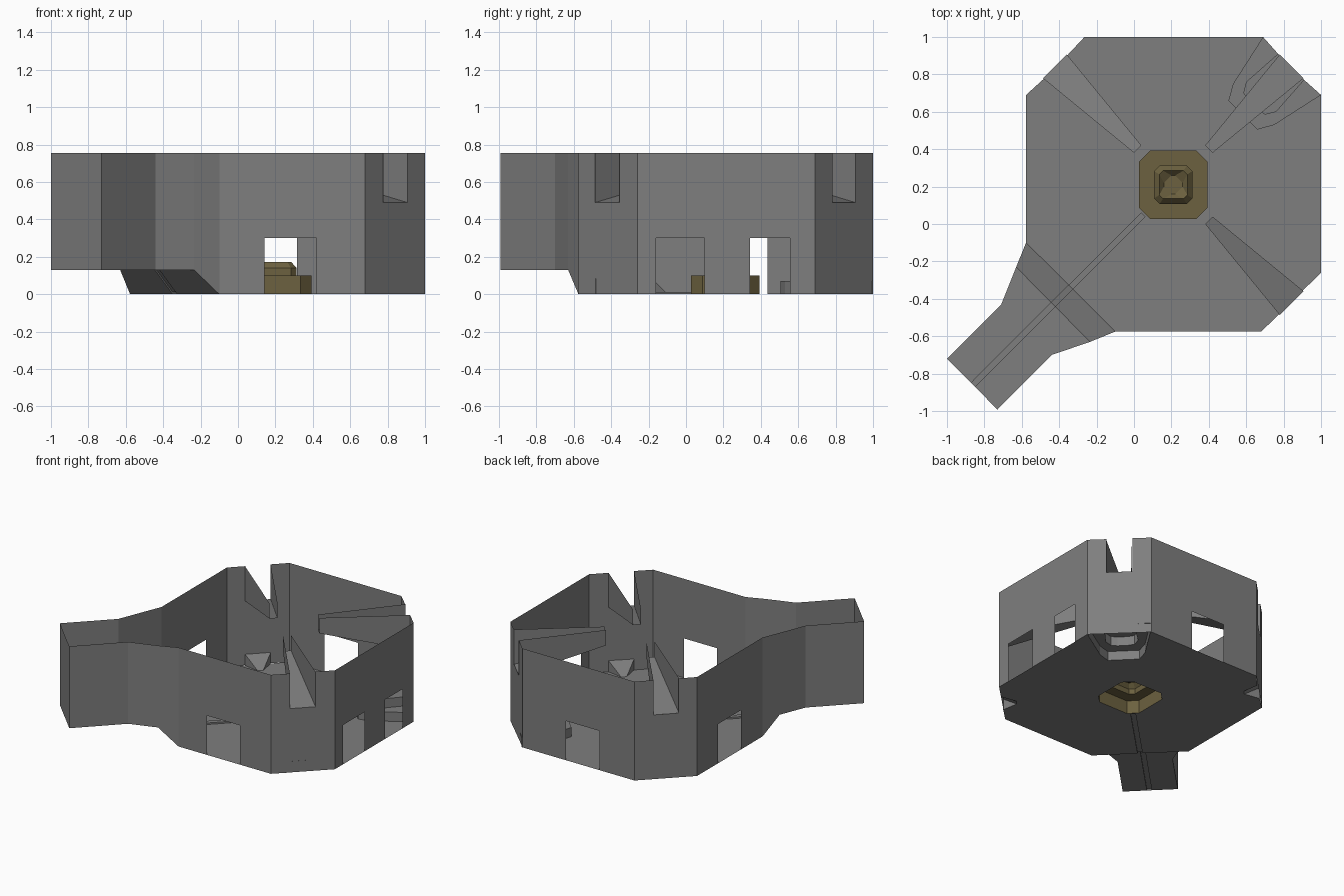
import bpy, bmesh, math
from mathutils import Vector

if "Cube" in bpy.data.objects:
    bpy.data.objects.remove(bpy.data.objects["Cube"])

TOP, RISE = 0.755, 0.13
C = Vector((0.21, 0.21, 0))


def material(name, colour):
    m = bpy.data.materials.new(name)
    m.diffuse_color = (*colour, 1)
    m.use_nodes = True
    m.node_tree.nodes["Principled BSDF"].inputs["Base Color"].default_value = m.diffuse_color
    return m


STONE = material("dark_stone", (0.21, 0.21, 0.21))
BRONZE = material("bronze", (0.15, 0.12, 0.05))


def finish(name, bm, mat=STONE):
    me = bpy.data.meshes.new(name)
    bm.to_mesh(me)
    bm.free()
    me.materials.append(mat)
    bpy.context.collection.objects.link(bpy.data.objects.new(name, me))


def mesh_object(name, faces, mat=STONE):
    bm = bmesh.new()
    for f in faces:
        bm.faces.new([bm.verts.new(p) for p in f])
    bmesh.ops.remove_doubles(bm, verts=bm.verts, dist=0.0005)
    finish(name, bm, mat)


def wall(name, p, q, doors=(), notch=None):
    """Vertical sheet from p to q; doors are (start, end) in x or y."""
    p, q = Vector(p), Vector(q)
    axis = 0 if abs(q.x - p.x) > 1e-4 else 1
    at = lambda a, z: (*p.lerp(q, (a - p[axis]) / (q[axis] - p[axis])), z)
    pts = [(*p, 0)]
    for a, b in doors:
        pts += [at(a, 0), at(a, 0.30), at(b, 0.30), at(b, 0)]
    pts += [(*q, 0), (*q, TOP)]
    if notch:
        for t, z in ((0.5 + notch, TOP), (0.5 + notch, 0.49), (0.5 - notch, 0.49), (0.5 - notch, TOP)):
            pts.append((*p.lerp(q, t), z))
    pts.append((*p, TOP))
    mesh_object(name, [pts])


def polar(deg, r, s, z):
    """Point at distance r from the room centre, s to the side."""
    a = math.radians(deg)
    return Vector((C.x + r * math.cos(a) - s * math.sin(a),
                   C.y + r * math.sin(a) + s * math.cos(a), z))


def octagon(h, cut, z):
    k = h - cut
    return [C + Vector((x, y, z)) for x, y in
            ((h, -k), (h, k), (k, h), (-k, h), (-h, k), (-h, -k), (-k, -h), (k, -h))]


def bridge(a, b):
    n = len(a)
    return [[a[i], a[(i + 1) % n], b[(i + 1) % n], b[i]] for i in range(n)]


def strip(a, b):
    return bridge(a, b)[:-1]


def lift(pts, z):
    return [Vector(p) + Vector((0, 0, z)) for p in pts]


def mirrored(half):
    """Contour mirrored across the room's diagonal."""
    return [Vector((x, y, 0)) for x, y in half] + [Vector((y, x, 0)) for x, y in reversed(half)]


# Room walls with doorways
wall("front_wall", (-0.10, -0.575), (0.68, -0.575), [(0.142, 0.42)])
wall("right_wall", (1, -0.26), (1, 0.69), [(-0.16, 0.10), (0.343, 0.555)])
wall("back_wall", (-0.265, 1), (0.68, 1), [(0.03, 0.315)])
wall("left_wall", (-0.577, -0.10), (-0.577, 0.69), [(0.16, 0.437)])

# Chamfered corner walls with a notch at the top
wall("corner_wall_front_right", (0.68, -0.575), (1, -0.26), notch=0.2)
wall("corner_wall_back_right", (1, 0.69), (0.68, 1), notch=0.2)
wall("corner_wall_back_left", (-0.265, 1), (-0.577, 0.69), notch=0.2)

# Tapering open chutes running from each notch toward the centre
for deg in (-45, 45, 135):
    ro, ri, wo, wi = 0.895, 0.27, 0.09, 0.028
    ol, orr = polar(deg, ro, wo, 0.49), polar(deg, ro, -wo, 0.49)
    il, ir = polar(deg, ri, wi, 0.637), polar(deg, ri, -wi, 0.637)
    up = lambda v: Vector((v.x, v.y, TOP))
    mesh_object("chute", [[ol, orr, ir, il], [ol, il, up(il), up(ol)], [orr, up(orr), up(ir), ir]])

# Small hollow ramps at the foot of two corners
niches = {}
for deg in (-45, 135):
    a, b = polar(deg, 0.89, 0.09, 0), polar(deg, 0.89, -0.09, 0)
    c, d = polar(deg, 0.79, 0.02, 0), polar(deg, 0.79, -0.02, 0)
    h = Vector((0, 0, 0.085))
    mesh_object("corner_ramp", [[a + h, b + h, d, c], [a, a + h, c], [b, d, b + h]])
    niches[deg] = [b, d, c, a]

# Hollow stepped platform in the back right corner
outer = mirrored([(1, 0.69), (0.75, 0.53), (0.66, 0.505), (0.62, 0.545)])
inner = mirrored([(0.91, 0.77), (0.76, 0.60), (0.70, 0.585), (0.66, 0.61)])
mid, high = lift(inner, 0.07), lift(inner, 0.14)
mesh_object("corner_steps", strip(outer, lift(outer, 0.07)) + strip(lift(outer, 0.07), mid)
            + strip(mid, high) + [high])

# Raised hollow guide channel along the floor, from the corridor to the pedestal
W, H = Vector((0.012, -0.012, 0)), 0.012
path = [(0.05, 0.05, 0), (-0.3375, -0.3375, 0), (-0.4325, -0.43, RISE), (-0.86, -0.86, RISE)]
rail_r = [Vector(p) + W for p in path]
rail_l = [Vector(p) - W for p in path]
mesh_object("guide_channel", strip(lift(rail_l, H), lift(rail_r, H)) + strip(rail_l, lift(rail_l, H))
            + strip(rail_r, lift(rail_r, H)))

# Room floor, open under the pedestal and the guide channel
outline = [Vector((-0.577, -0.10, 0)), rail_l[1], rail_l[0], rail_r[0], rail_r[1],
           Vector((-0.10, -0.575, 0)), Vector((0.68, -0.575, 0))]
outline += niches[-45] + [Vector((1, -0.26, 0))] + outer
outline += [Vector((-0.265, 1, 0))] + niches[135] + [Vector((-0.577, 0.69, 0))]
bm = bmesh.new()
for loop in (outline, octagon(0.183, 0.06, 0)):
    vs = [bm.verts.new(p) for p in loop]
    for i, v in enumerate(vs):
        bm.edges.new((v, vs[(i + 1) % len(vs)]))
bmesh.ops.triangle_fill(bm, edges=bm.edges[:], use_beauty=True, use_dissolve=False, normal=(0, 0, 1))
finish("room_floor", bm)

# Entrance corridor: ramp and raised floor either side of the channel, then walls
side_l = [(-0.577, -0.10, 0), (-0.63, -0.23, RISE), (-0.71, -0.43, RISE), (-1, -0.72, RISE)]
side_r = [(-0.10, -0.575, 0), (-0.235, -0.63, RISE), (-0.44, -0.70, RISE), (-0.73, -0.992, RISE)]
end = Vector(path[3])
mesh_object("corridor_floor", [
    [side_l[0], rail_l[1], rail_l[2], side_l[1]], [side_r[0], side_r[1], rail_r[2], rail_r[1]],
    side_l[1:] + [end, rail_l[3], rail_l[2]], side_r[1:] + [end, rail_r[3], rail_r[2]],
    [side_l[3], side_r[3], end]])
top = lambda p: (p[0], p[1], TOP)
faces = [[s[i], s[i + 1], top(s[i + 1]), top(s[i])] for s in (side_l, side_r) for i in range(3)]
faces.append([side_l[3], side_r[3], top(side_r[3]), top(side_l[3])])
mesh_object("corridor_walls", faces)

# Stepped central pedestal with a dished top
rings = [octagon(*r) for r in ((0.183, 0.06, 0), (0.183, 0.06, 0.10), (0.103, 0.03, 0.10),
                               (0.103, 0.03, 0.14), (0.075, 0.02, 0.172), (0.05, 0.04, 0.145))]
faces = [f for a, b in zip(rings, rings[1:]) for f in bridge(a, b)] + [rings[-1]]
mesh_object("pedestal", faces, BRONZE)
